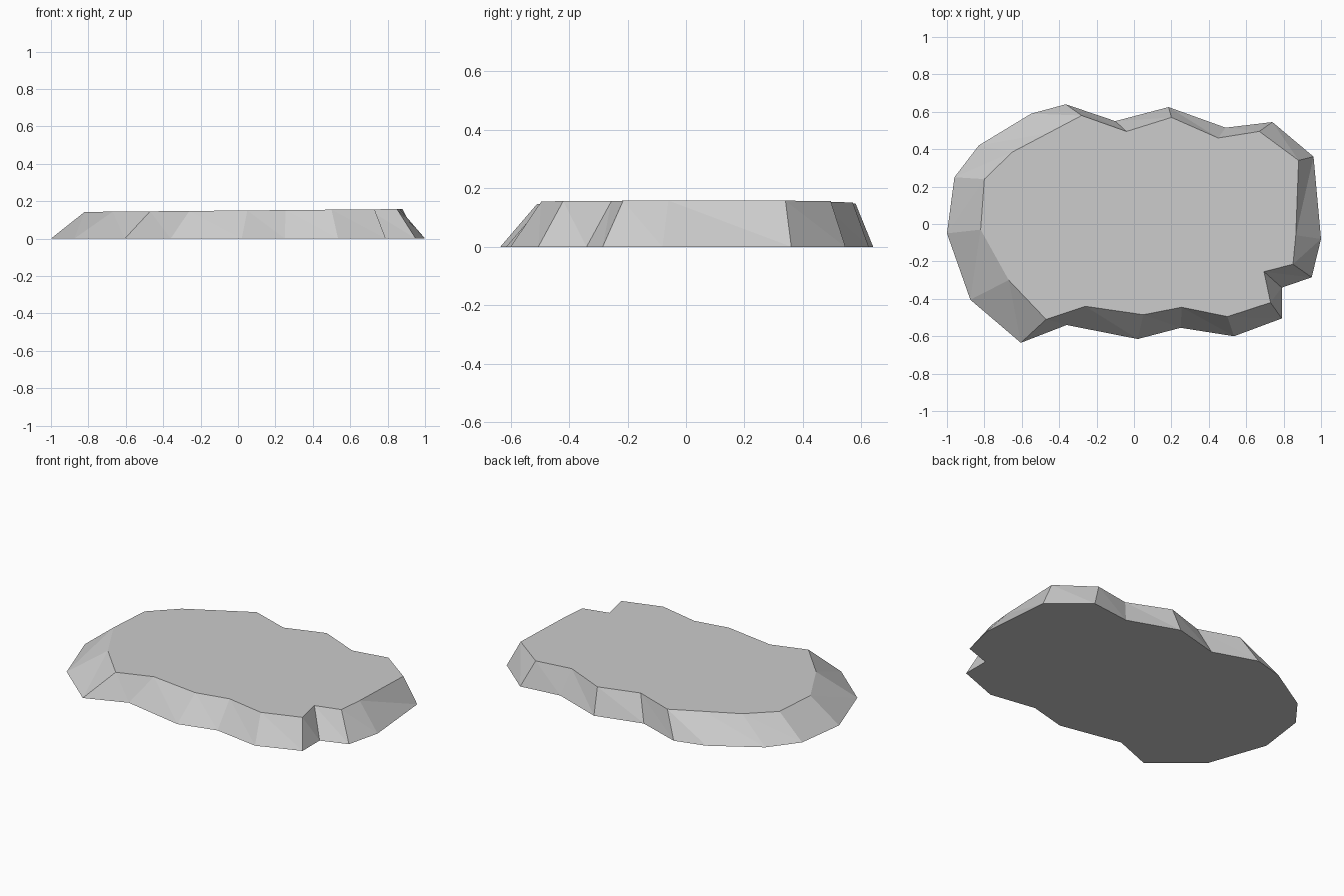
import bpy
import bmesh

cube = bpy.data.objects.get("Cube")
if cube:
    bpy.data.objects.remove(cube)

# Plain stone grey
grey = bpy.data.materials.new("stone grey")
grey.use_nodes = True
colour = (0.6, 0.6, 0.6, 1)
grey.diffuse_color = colour
grey.node_tree.nodes["Principled BSDF"].inputs["Base Color"].default_value = colour

# Ragged outlines, clockwise from the left tip: foot of the slope, then its rim
foot = [(-1, -.05), (-.96, .25), (-.83, .42), (-.55, .59), (-.365, .64),
        (-.1, .55), (.185, .625), (.49, .515), (.74, .545), (.96, .36),
        (1, -.08), (.95, -.285), (.79, -.34), (.79, -.505), (.535, -.6),
        (.25, -.555), (.02, -.615), (-.36, -.54), (-.605, -.635), (-.875, -.405)]
rim = [(-.82, -.03), (-.8, .24), (-.65, .385), (-.46, .485), (-.28, .58),
       (-.04, .495), (.2, .57), (.45, .46), (.67, .495), (.88, .34),
       (.865, -.06), (.85, -.215), (.695, -.255), (.73, -.42), (.5, -.495),
       (.255, -.445), (.05, -.485), (-.26, -.44), (-.47, -.51), (-.67, -.3)]


def top_height(x):
    return 0.15 + 0.009 * x


bm = bmesh.new()
low = [bm.verts.new((x, y, 0)) for x, y in foot]
high = [bm.verts.new((x, y, top_height(x))) for x, y in rim]
centre = bm.verts.new((.05, .08, top_height(.05)))

# Flat underside, sloping sides and a fan-shaped plateau
bm.faces.new(low)
count = len(low)
for i in range(count):
    j = (i + 1) % count
    bm.faces.new((low[i], low[j], high[j]))
    bm.faces.new((low[i], high[j], high[i]))
    bm.faces.new((high[i], high[j], centre))
bmesh.ops.recalc_face_normals(bm, faces=bm.faces)

mesh = bpy.data.meshes.new("rock_plateau")
bm.to_mesh(mesh)
bm.free()
mesh.materials.append(grey)
plateau = bpy.data.objects.new("rock_plateau", mesh)
bpy.context.collection.objects.link(plateau)
